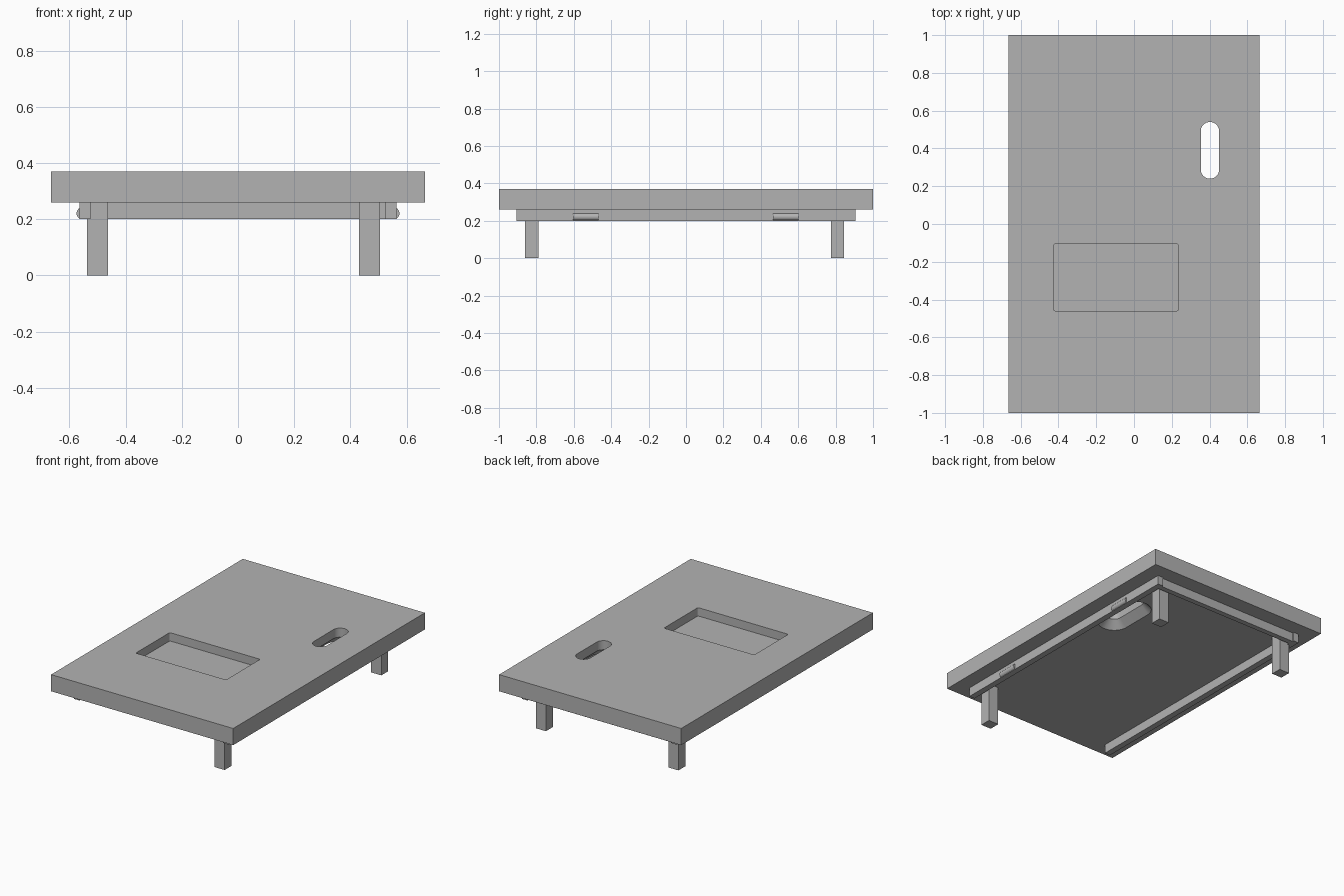
import bpy, bmesh, math
from mathutils import Vector

cube = bpy.data.objects.get("Cube")
if cube:
    bpy.data.objects.remove(cube, do_unlink=True)

grey = bpy.data.materials.new("plain grey")
grey.use_nodes = True
COLOUR = (0.45, 0.45, 0.45, 1)
grey.diffuse_color = COLOUR
grey.node_tree.nodes["Principled BSDF"].inputs["Base Color"].default_value = COLOUR


def loft(name, rings):
    """Closed solid skinned through rings of equal point count."""
    bm = bmesh.new()
    loops = [[bm.verts.new(p) for p in ring] for ring in rings]
    n = len(loops[0])
    for a, b in zip(loops, loops[1:]):
        for i in range(n):
            j = (i + 1) % n
            bm.faces.new((a[i], a[j], b[j], b[i]))
    bm.faces.new(loops[0][::-1])
    bm.faces.new(loops[-1])
    bmesh.ops.recalc_face_normals(bm, faces=bm.faces)
    mesh = bpy.data.meshes.new(name)
    bm.to_mesh(mesh)
    bm.free()
    mesh.materials.append(grey)
    obj = bpy.data.objects.new(name, mesh)
    bpy.context.collection.objects.link(obj)
    return obj


def rounded(x0, x1, y0, y1, r, z, steps=12):
    """Rounded rectangle ring at height z."""
    ring = []
    corners = ((x1 - r, y1 - r), (x0 + r, y1 - r), (x0 + r, y0 + r), (x1 - r, y0 + r))
    for k, (cx, cy) in enumerate(corners):
        for s in range(steps + 1):
            a = math.pi / 2 * (k + s / steps)
            ring.append(Vector((cx + r * math.cos(a), cy + r * math.sin(a), z)))
    return ring


def box(name, x0, x1, y0, y1, z0, z1):
    base = ((x0, y0), (x1, y0), (x1, y1), (x0, y1))
    return loft(name, [[(x, y, z) for x, y in base] for z in (z0, z1)])


def smooth(obj):
    bpy.ops.object.select_all(action="DESELECT")
    obj.select_set(True)
    bpy.context.view_layer.objects.active = obj
    bpy.ops.object.shade_smooth_by_angle(angle=math.radians(30))


def cut(obj, cutter):
    cutter.hide_render = True
    mod = obj.modifiers.new("cut", "BOOLEAN")
    mod.operation = "DIFFERENCE"
    mod.solver = "EXACT"
    mod.object = cutter
    bpy.context.view_layer.objects.active = obj
    bpy.ops.object.modifier_apply(modifier=mod.name)
    bpy.data.objects.remove(cutter, do_unlink=True)


UNDER, TOP, RAIL_Z = 0.26, 0.37, 0.2

# Top board with a shallow tray pocket and a grip slot flared underneath
board = box("top_board", -0.665, 0.665, -1, 1, UNDER, TOP)
cut(board, loft("pocket_cutter",
                [rounded(-0.425, 0.235, -0.46, -0.105, 0.01, z, 4) for z in (0.315, 0.4)]))


def slot_ring(z, flare):
    # tiny end gap keeps the two arc ends of each semicircle distinct
    r = 0.048 + flare
    return rounded(0.402 - r - 0.0005, 0.402 + r + 0.0005, 0.24 - flare, 0.54 + flare, r, z)


cut(board, loft("slot_cutter", [slot_ring(0.25, 0.06), slot_ring(0.31, 0), slot_ring(0.4, 0)]))
smooth(board)

# Side rails, each with two round pins let into the outer face
for side, label in ((1, "left"), (-1, "right")):
    xs = sorted((side * 0.525, side * 0.565))
    box(label + "_rail", *xs, -0.905, 0.905, RAIL_Z, UNDER)
    for y, end in ((-0.537, "front"), (0.533, "back")):
        rings = [[(side * 0.554 + 0.021 * math.cos(a * math.pi / 16), y + d,
                   0.221 + 0.021 * math.sin(a * math.pi / 16)) for a in range(32)]
                 for d in (-0.068, 0.068)]
        smooth(loft(f"{label}_{end}_pin", rings))

# Rail across the back; the front stays open
box("back_rail", -0.525, 0.525, 0.86, 0.895, RAIL_Z, UNDER)

# Three square legs
for name, x, y in (("left_front_leg", 0.468, -0.825),
                   ("left_back_leg", 0.468, 0.81),
                   ("right_back_leg", -0.5, 0.81)):
    box(name, x - 0.037, x + 0.037, y - 0.036, y + 0.036, 0, UNDER)
